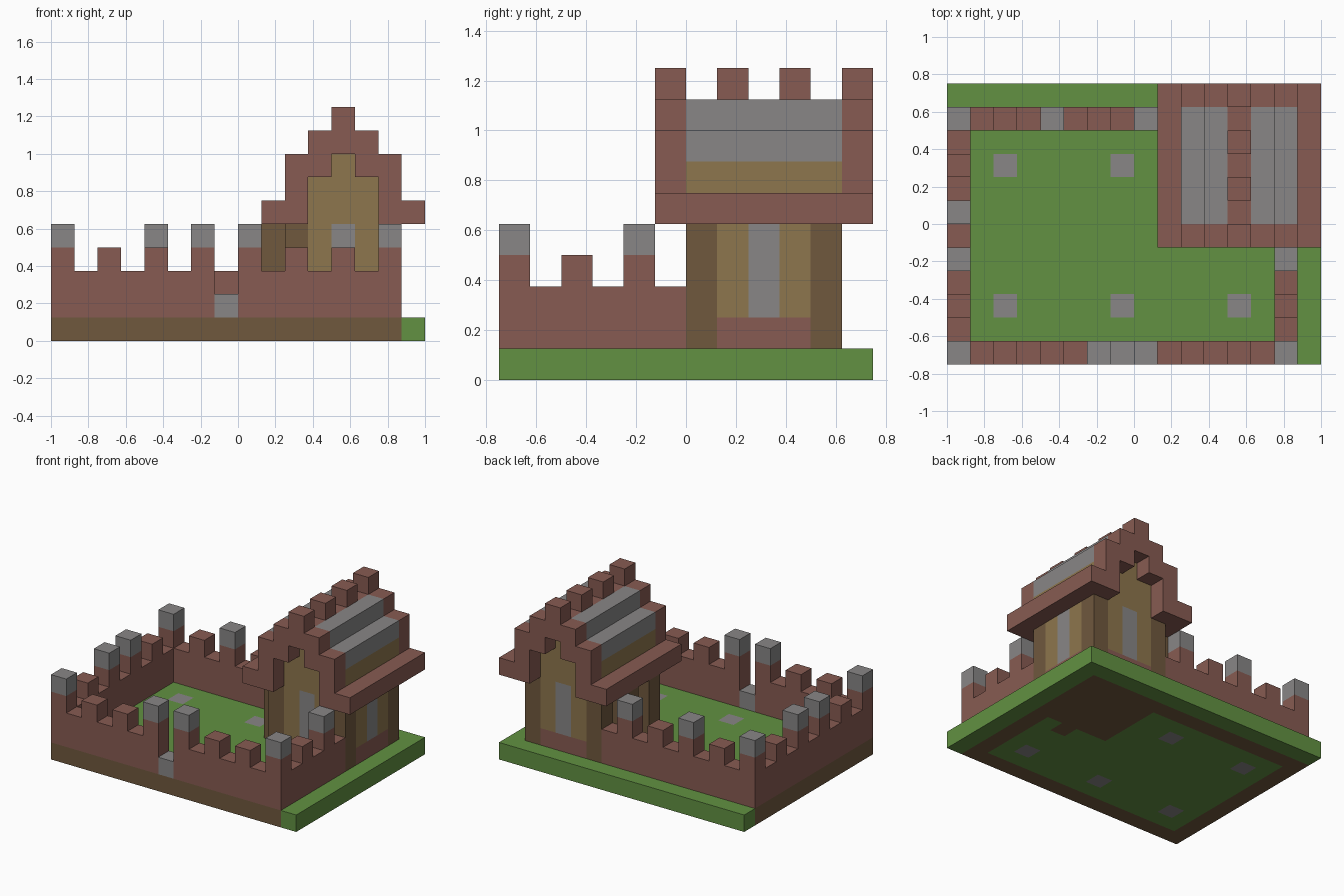
import bpy, bmesh
from mathutils import Matrix, Vector

cube = bpy.data.objects.get("Cube")
if cube:
    bpy.data.objects.remove(cube, do_unlink=True)

U = 0.125  # block size


def material(name, rgb):
    m = bpy.data.materials.new(name)
    m.use_nodes = True
    m.diffuse_color = (*rgb, 1)
    bsdf = next(n for n in m.node_tree.nodes if n.type == 'BSDF_PRINCIPLED')
    bsdf.inputs["Base Color"].default_value = (*rgb, 1)
    return m


GRASS = material("grass green", (0.122, 0.283, 0.054))
BRICK = material("brick red", (0.242, 0.105, 0.084))
STONE = material("stone grey", (0.246, 0.240, 0.240))
TAN = material("plank tan", (0.270, 0.181, 0.074))
WOOD = material("dark wood", (0.162, 0.098, 0.048))


def add_object(name, bm, mats):
    mesh = bpy.data.meshes.new(name)
    bm.to_mesh(mesh)
    bm.free()
    for m in mats:
        mesh.materials.append(m)
    ob = bpy.data.objects.new(name, mesh)
    bpy.context.collection.objects.link(ob)
    return ob


def blocks(name, mat, boxes):
    """One object from boxes, each (x, y, z, width, depth, height) in blocks."""
    bm = bmesh.new()
    for x, y, z, w, d, h in boxes:
        centre = Vector((x + w / 2 - 8, y + d / 2 - 6, z + h / 2)) * U
        size = Matrix.Diagonal((w * U, d * U, h * U, 1))
        bmesh.ops.create_cube(bm, size=1, matrix=Matrix.Translation(centre) @ size)
    return add_object(name, bm, [mat])


def both_sides(boxes):
    """Mirror boxes across the house ridge."""
    return boxes + [(25 - x - w, y, z, w, d, h) for x, y, z, w, d, h in boxes]


# Ground slab: grass, with wood under the walls and house, and paving stones
def ground_index(i, j):
    wall = (j == 0 and i < 15) or (i == 0 and j < 11) or (j == 10 and i < 15)
    wall = wall or (i == 14 and j < 11)
    house = 10 <= i < 15 and 6 <= j < 11
    if wall or house or (i, j) == (12, 5):
        return 1
    return 2 if (i, j) in {(2, 2), (7, 2), (12, 2), (2, 8), (7, 8)} else 0


bm = bmesh.new()
bmesh.ops.create_grid(bm, x_segments=16, y_segments=12, size=1)
bmesh.ops.transform(bm, verts=bm.verts,
                    matrix=Matrix.Translation((0, 0, U)) @ Matrix.Diagonal((1, 0.75, 1, 1)))
for f in bm.faces:
    c = f.calc_center_median()
    f.material_index = ground_index(int((c.x + 1) / U), int((c.y + 0.75) / U))
ground = add_object("ground_slab", bm, [GRASS, WOOD, STONE])
solid = ground.modifiers.new("thickness", 'SOLIDIFY')
solid.thickness = U
solid.offset = -1

# Courtyard walls and the gate step
blocks("front_wall", BRICK, [(0, 0, 1, 7, 1, 2), (8, 0, 1, 7, 1, 2)])
blocks("left_and_right_walls", BRICK, [(0, 1, 1, 1, 9, 2), (14, 1, 1, 1, 5, 2)])
blocks("back_wall", BRICK, [(0, 10, 1, 10, 1, 2)])
blocks("gate_step", STONE, [(7, 0, 1, 1, 1, 1)])

# Battlements: short brick ones, tall ones with stone caps
short = [(i, 0) for i in (2, 4, 10, 12)] + [(2, 10), (6, 10), (0, 2), (0, 8), (14, 2)]
tall = [(i, 0) for i in (0, 6, 8, 14)] + [(i, 10) for i in (0, 4, 8)]
tall += [(0, 4), (0, 6), (14, 4)]
blocks("battlements", BRICK, [(i, j, 3, 1, 1, 1) for i, j in short + tall])
blocks("battlement_caps", STONE, [(i, j, 4, 1, 1, 1) for i, j in tall])

# House corner posts and side porch posts
blocks("corner_posts", WOOD, both_sides([(10, j, 1, 1, 1, 4) for j in (6, 10)]))
blocks("porch_posts", WOOD, [(9, j, 1, 1, 1, 4) for j in (7, 9)])

# House walls: brick footing, planks either side of a window or door
blocks("wall_footings", BRICK, both_sides([(10, 7, 1, 1, 3, 1)])
       + [(11, 10, 1, 3, 1, 1)] + both_sides([(11, 6, 1, 1, 1, 1)]))
blocks("side_planks", TAN, both_sides([(10, j, 2, 1, 1, 3) for j in (7, 9)]
                                      + [(10, 6, 5, 1, 5, 2)]))
blocks("end_planks", TAN, both_sides([(11, j, 2, 1, 1, 3) for j in (6, 10)])
       + [(11, j, 5, 3, 1, 2) for j in (6, 10)] + [(12, j, 7, 1, 1, 1) for j in (6, 10)])
blocks("windows", STONE, both_sides([(10, 8, 2, 1, 1, 3)]) + [(12, 10, 2, 1, 1, 3)])
blocks("door", STONE, [(12, 6, 1, 1, 1, 4)])

# Roof: eaves, stepped gable frames, stone steps, ridge with battlements
blocks("roof_eaves", BRICK, both_sides([(9, 5, 5, 1, 7, 1)]))
for name, j in (("front_gable", 5), ("back_gable", 11)):
    blocks(name, BRICK, both_sides([(10, j, 5, 1, 1, 3), (11, j, 7, 1, 1, 2)])
           + [(12, j, 8, 1, 1, 1)])
blocks("roof_steps", STONE, both_sides([(10, 6, 7, 1, 5, 1), (11, 6, 8, 1, 5, 1)]))
blocks("gable_infill", TAN, both_sides([(11, j, 7, 1, 1, 1) for j in (6, 10)]))
blocks("roof_ridge", BRICK, [(12, 6, 8, 1, 5, 1)])
blocks("ridge_battlements", BRICK, [(12, j, 9, 1, 1, 1) for j in (5, 7, 9, 11)])
